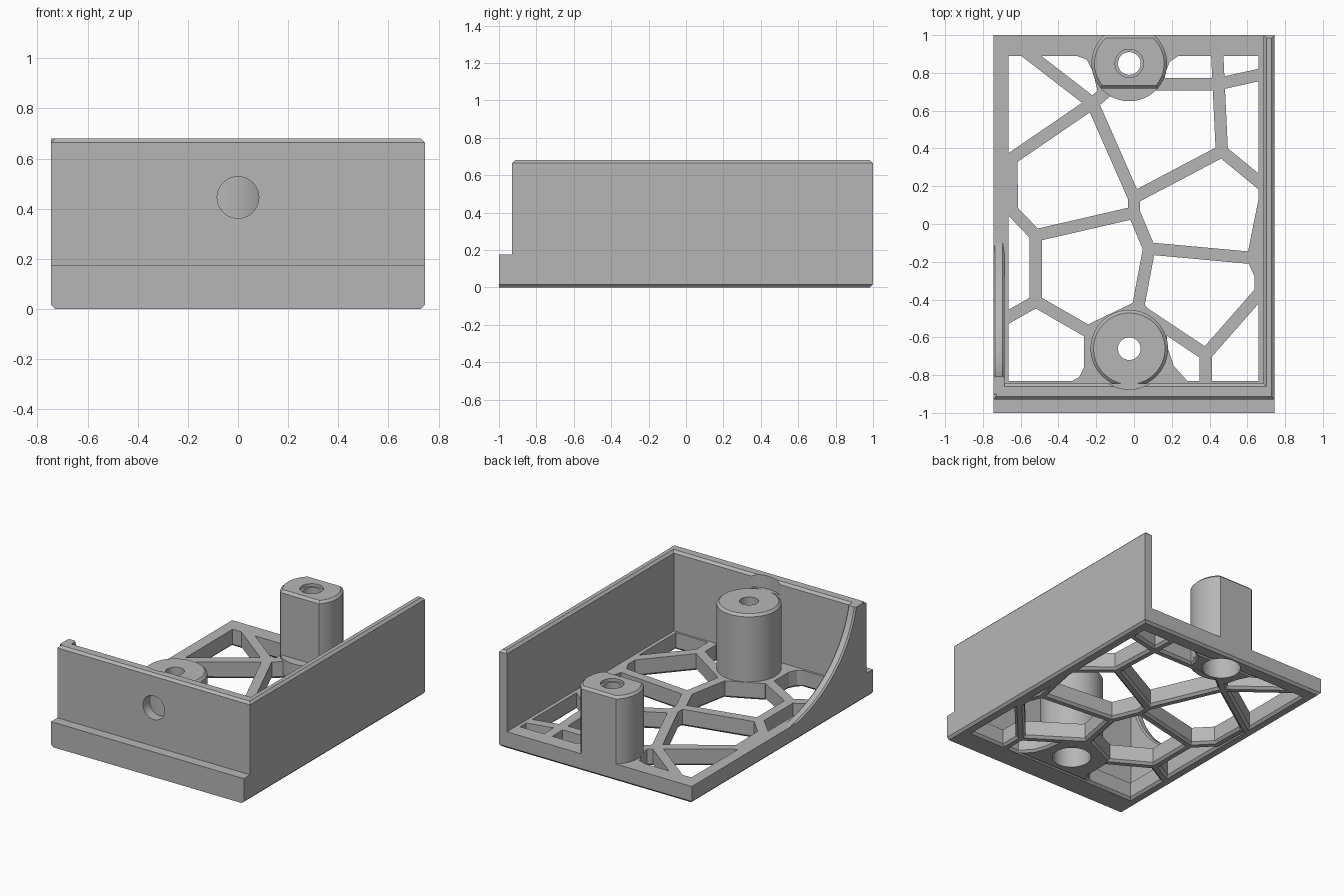
import bpy, bmesh, math
from mathutils import Matrix, Vector

old = bpy.data.objects.get("Cube")
if old:
    bpy.data.objects.remove(old, do_unlink=True)

grey = bpy.data.materials.new("plain grey")
grey.use_nodes = True
shade = (0.47, 0.47, 0.47, 1)
grey.diffuse_color = shade
grey.node_tree.nodes["Principled BSDF"].inputs["Base Color"].default_value = shade

FLOOR, TOP, POST_TOP = 0.12, 0.68, 0.59
SIDE, BACK, FRONT, WALL_FRONT = 0.745, 1.0, -1.0, -0.93
CHAMFER = 0.016
# Maps a flat profile into the side plane (extruded along x) or the front plane (along -y)
ALONG_X = Matrix(((0, 0, 1, 0), (1, 0, 0, 0), (0, 1, 0, 0), (0, 0, 0, 1)))
ALONG_Y = Matrix.Rotation(math.pi / 2, 4, 'X')


def prism(points, low, high, pick=None, matrix=None):
    """Extrude a profile and chamfer the edges whose midpoint passes pick."""
    bm = bmesh.new()
    face = bm.faces.new([bm.verts.new((p[0], p[1], low)) for p in points])
    ext = bmesh.ops.extrude_face_region(bm, geom=[face])
    new = [g for g in ext["geom"] if isinstance(g, bmesh.types.BMVert)]
    bmesh.ops.translate(bm, verts=new, vec=(0, 0, high - low))
    bmesh.ops.recalc_face_normals(bm, faces=bm.faces)
    if pick:
        edges = [e for e in bm.edges if pick((e.verts[0].co + e.verts[1].co) / 2)]
        bmesh.ops.bevel(bm, geom=edges, offset=CHAMFER, offset_type='OFFSET',
                        segments=1, profile=0.5, affect='EDGES', clamp_overlap=True)
    if matrix:
        bm.transform(matrix)
    bmesh.ops.recalc_face_normals(bm, faces=bm.faces)
    return bm


def bottom(co):
    return co.z < 0.001


def rect(x0, x1, y0, y1):
    return [(x0, y0), (x1, y0), (x1, y1), (x0, y1)]


def circle(center, radius, count=64):
    turn = [math.tau * i / count for i in range(count)]
    return [(center[0] + radius * math.cos(t), center[1] + radius * math.sin(t)) for t in turn]


def rib(a, b, width=0.065):
    a, b = Vector(a), Vector(b)
    along = (b - a).normalized()
    side = Vector((-along.y, along.x)) * width / 2
    a, b = a - along * 0.02, b + along * 0.02
    return prism([a - side, b - side, b + side, a + side], 0, FLOOR, bottom)


def make(name, parts):
    joined = bmesh.new()
    for part in parts:
        mesh = bpy.data.meshes.new("part")
        part.to_mesh(mesh)
        part.free()
        joined.from_mesh(mesh)
        bpy.data.meshes.remove(mesh)
    mesh = bpy.data.meshes.new(name)
    joined.to_mesh(mesh)
    joined.free()
    mesh.materials.append(grey)
    obj = bpy.data.objects.new(name, mesh)
    bpy.context.collection.objects.link(obj)
    return obj


def finish(obj, cutters):
    """Cut the holes, merge overlapping pieces and smooth the round faces."""
    cutter = make("hole_cutter", cutters)
    cutter.hide_render = True
    mod = obj.modifiers.new("holes", 'BOOLEAN')
    mod.operation, mod.solver, mod.use_self = 'DIFFERENCE', 'EXACT', True
    mod.object = cutter
    bpy.ops.object.select_all(action='DESELECT')
    obj.select_set(True)
    bpy.context.view_layer.objects.active = obj
    bpy.ops.object.modifier_apply(modifier=mod.name)
    bpy.data.objects.remove(cutter, do_unlink=True)
    bpy.ops.object.shade_smooth_by_angle(angle=math.radians(25))


front_center, back_center = (-0.025, -0.66), (-0.025, 0.85)


def bore(center):
    return [prism(circle(center, 0.06), 0.2, 0.8), prism(circle(center, 0.125), -0.1, 0.3)]


# Floor frame, with the front edge left square
frame = [
    prism(rect(-SIDE, -0.665, -0.95, BACK), 0, FLOOR, bottom),
    prism(rect(0.66, SIDE, -0.95, BACK), 0, FLOOR, bottom),
    prism(rect(-SIDE, SIDE, 0.89, BACK), 0, FLOOR, bottom),
    prism(rect(-SIDE, SIDE, FRONT, -0.83), 0, FLOOR,
          lambda co: bottom(co) and co.y > FRONT + 0.01),
]

# Irregular web of ribs, one path of nodes per strand
upper_left, centre_top, centre = (-0.22, 0.64), (0, 0.14), (0, 0.06)
left_high, left_low = (-0.52, -0.06), (-0.52, -0.41)
middle, right_mid, right_low = (0.08, -0.13), (0.63, -0.18), (0.38, -0.69)
right_high, post_front = (0.465, 0.385), (0.02, -0.45)
strands = [
    [(-0.57, 0.91), upper_left, (-0.68, 0.325)],
    [(-0.1, 0.74), upper_left, centre_top, centre, middle, post_front],
    [centre_top, right_high, (0.69, 0.2)],
    [right_high, (0.44, 0.91)],
    [(0.1, 0.74), (0.44, 0.74), (0.69, 0.795)],
    [centre, left_high, (-0.645, 0.07), (-0.65, 0.31)],
    [left_high, left_low, (-0.68, -0.5)],
    [left_low, (-0.25, -0.565)],
    [middle, right_mid, (0.69, 0.12)],
    [right_mid, (0.67, -0.27), (0.67, -0.36), right_low, (0.38, -0.85)],
    [post_front, right_low],
]
ribs = [rib(a, b) for path in strands for a, b in zip(path, path[1:])]

# Solid pads beneath the posts
front_pad = [(-0.345, -0.84), (-0.29, -0.81), (-0.265, -0.76), (-0.265, -0.6), (-0.24, -0.53),
             (-0.01, -0.42), (0.05, -0.42), (0.17, -0.56), (0.18, -0.66), (0.21, -0.75), (0.29, -0.84)]
back_pad = [(-0.33, 0.9), (-0.25, 0.87), (-0.215, 0.8), (-0.19, 0.69), (0.16, 0.73),
            (0.165, 0.8), (0.19, 0.86), (0.25, 0.9)]
pads = [prism(p, 0, FLOOR, bottom) for p in (front_pad, back_pad)]
pads += [prism(circle(back_center, 0.19), 0.02, FLOOR)]
pads[-1].verts.ensure_lookup_table()
for v in pads[-1].verts:
    v.co.y = min(v.co.y, BACK - 0.03)
floor = make("lattice_floor", frame + ribs + pads)
finish(floor, bore(front_center) + bore(back_center))


# Walls with chamfered rims
def rim(co):
    return co.z > TOP - 0.001


side_wall = prism(rect(0.685, SIDE, WALL_FRONT, BACK), 0.1, TOP, rim)
front_wall = prism(rect(-SIDE, SIDE, WALL_FRONT, -0.845), 0.1, TOP, rim)
ledge = prism(rect(-SIDE, SIDE, FRONT, -0.9), 0, 0.175,
              lambda co: bottom(co) and abs(co.x) > SIDE - 0.01)

# Partial wall that sweeps down to the floor in a hollow curve
start, end = 0.0, math.acos((0.8 - TOP) / 0.69)
sweep = []
for i in range(33):
    t = start + (end - start) * i / 32
    sweep.append((0.05 - 0.87 * math.sin(t), 0.8 - 0.69 * math.cos(t)))
curved_wall = prism([(-0.9, 0.1), (0.05, 0.1)] + sweep + [(-0.9, TOP)], -SIDE, -0.685,
                    lambda co: co.y > 0.105 and co.x > -0.85 and abs(abs(co.z) - 0.715) > 0.02,
                    ALONG_X)
walls = make("walls", [side_wall, front_wall, ledge, curved_wall])
port = prism(circle((0, 0.445), 0.083), 0.8, 1.1, None, ALONG_Y)
clearance = prism(circle(front_center, 0.215), POST_TOP, 0.8)
finish(walls, [port, clearance])


# Screw posts
def post_rim(co):
    return co.z > POST_TOP - 0.001


front_post = make("front_post", [prism(circle(front_center, 0.205), 0.03, POST_TOP, post_rim)])
finish(front_post, bore(front_center))

# The back post is trimmed flat on two sides above a round foot
outline = [p for p in circle(back_center, 0.2, 96) if 0.71 < p[1] < BACK]
half = math.sqrt(0.2 ** 2 - 0.15 ** 2)
outline += [(back_center[0] + s * half, BACK) for s in (-1, 1)]
outline.sort(key=lambda p: math.atan2(p[1] - back_center[1], p[0] - back_center[0]))
foot = [(x, y) for x, y in circle(back_center, 0.2) if y < BACK]
back_post = make("back_post", [prism(outline, 0.03, POST_TOP, post_rim),
                               prism(foot, 0.03, FLOOR + 0.02)])
finish(back_post, bore(back_center) + [prism(circle(back_center, 0.075), POST_TOP - 0.02, 0.8)])
